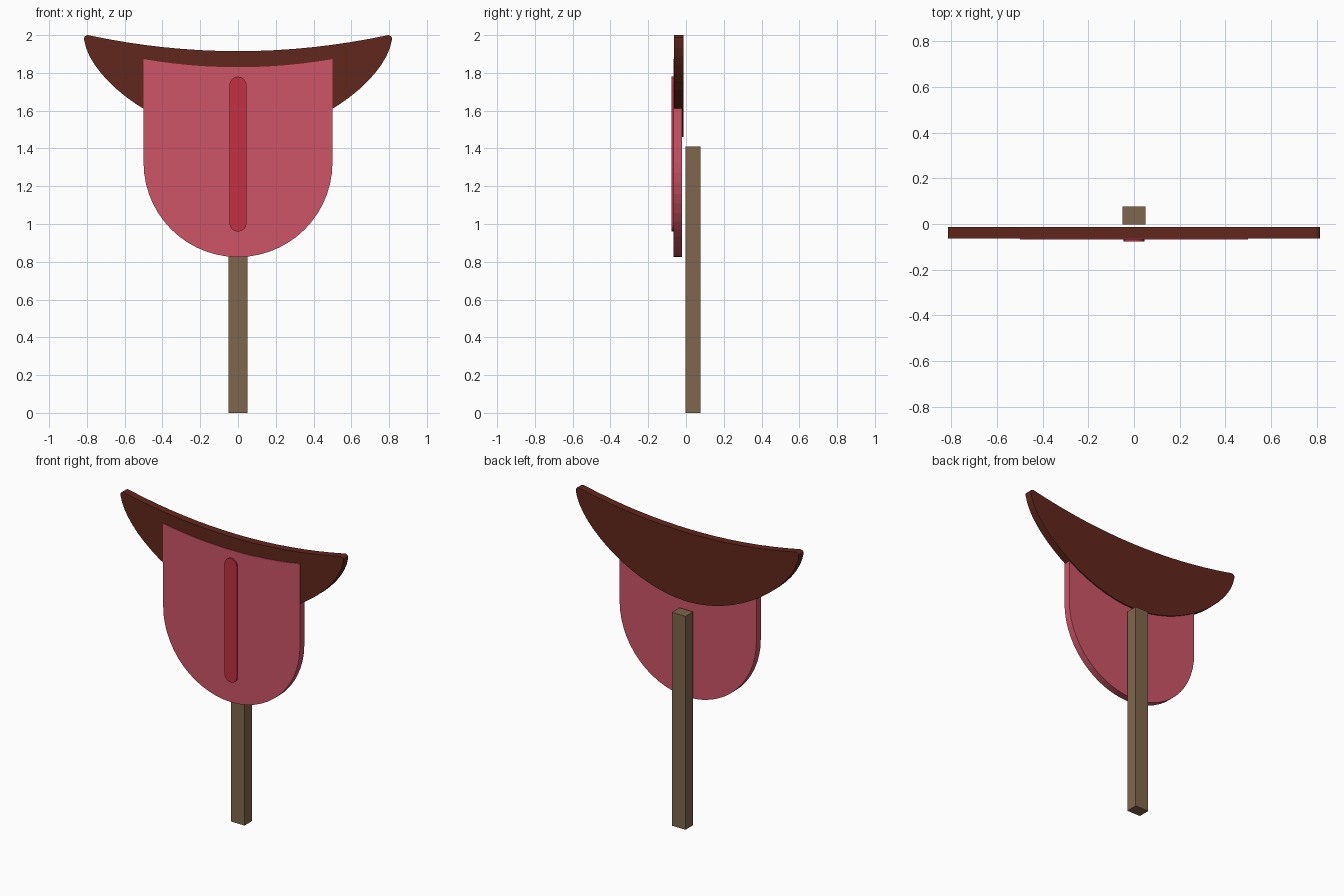
import bpy, bmesh, math

if "Cube" in bpy.data.objects:
    bpy.data.objects.remove(bpy.data.objects["Cube"])


def material(name, color):
    m = bpy.data.materials.new(name)
    m.diffuse_color = (*color, 1)
    m.use_nodes = True
    m.node_tree.nodes["Principled BSDF"].inputs["Base Color"].default_value = m.diffuse_color
    return m


def mirrored(half):
    # half runs from the top centre down the right side to the bottom centre
    return half + [(-x, z) for x, z in reversed(half) if abs(x) > 1e-5]


def slab(name, outline, y_front, y_back, mat):
    bm = bmesh.new()
    face = bm.faces.new([bm.verts.new((x, y_front, z)) for x, z in outline])
    ext = bmesh.ops.extrude_face_region(bm, geom=[face], use_keep_orig=True)
    moved = [v for v in ext["geom"] if isinstance(v, bmesh.types.BMVert)]
    bmesh.ops.translate(bm, verts=moved, vec=(0, y_back - y_front, 0))
    bmesh.ops.recalc_face_normals(bm, faces=bm.faces)
    me = bpy.data.meshes.new(name)
    bm.to_mesh(me)
    bm.free()
    me.materials.append(mat)
    ob = bpy.data.objects.new(name, me)
    bpy.context.collection.objects.link(ob)
    return ob


def arc(cx, cz, r, a0, a1, n):
    angles = [math.radians(a0 + (a1 - a0) * i / n) for i in range(n + 1)]
    return [(cx + r * math.cos(a), cz + r * math.sin(a)) for a in angles]


def bezier(p, n):
    pts = []
    for i in range(n + 1):
        t = i / n
        w = ((1 - t) ** 3, 3 * t * (1 - t) ** 2, 3 * t * t * (1 - t), t ** 3)
        pts.append(tuple(sum(k * q[j] for k, q in zip(w, p)) for j in (0, 1)))
    return pts


def sagging(width, z_mid, rise, n):
    return [(width * i / n, z_mid + rise * (i / n) ** 2) for i in range(n + 1)]


# mouth: crescent with rounded corners
mouth = sagging(0.785, 1.915, 0.083, 8)
mouth += [(0.797, 2.0), (0.809, 1.995), (0.815, 1.987)]
mouth += bezier([(0.815, 1.975), (0.78, 1.75), (0.38, 1.46), (0, 1.46)], 16)
slab("mouth", mirrored(mouth), -0.063, -0.013, material("brown", (0.12, 0.02, 0.012)))

# tongue: sagging top edge, half-round bottom
tongue = sagging(0.5, 1.83, 0.043, 6) + arc(0, 1.325, 0.5, 0, -90, 14)
slab("tongue", mirrored(tongue), -0.067, -0.021, material("pink", (0.61, 0.09, 0.135)))

# raised strip down the middle of the tongue
strip = arc(0, 1.735, 0.045, 90, 0, 6) + arc(0, 1.005, 0.045, 0, -90, 6)
slab("tongue_stripe", mirrored(strip), -0.076, -0.03, material("red", (0.54, 0.03, 0.058)))

# stick
stick = [(-0.05, 0), (0.05, 0), (0.05, 1.41), (-0.05, 1.41)]
slab("stick", stick, -0.003, 0.076, material("wood", (0.215, 0.135, 0.073)))
